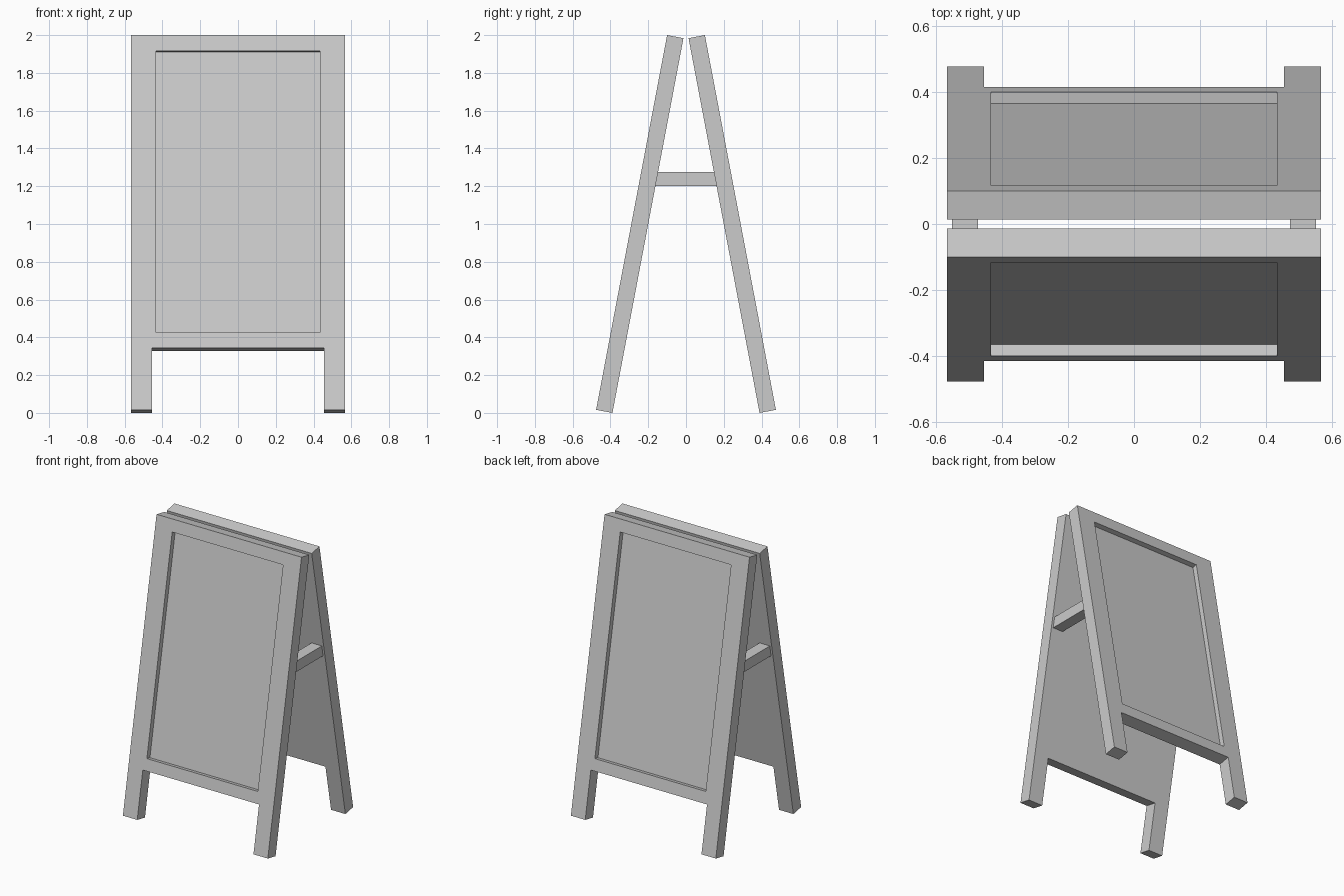
import bpy, bmesh, math
from mathutils import Matrix

if "Cube" in bpy.data.objects:
    bpy.data.objects.remove(bpy.data.objects["Cube"])

TILT = math.radians(10.73)
T = 0.088            # board thickness
TOP_Y = 0.10         # outer top edge of each board
L = 2.019            # board length along the slope


def prism(name, pts, place, offset):
    """Extrude a 2D outline; place(a, b) gives the 3D point."""
    bm = bmesh.new()
    face = bm.faces.new([bm.verts.new(place(a, b)) for a, b in pts])
    ext = bmesh.ops.extrude_face_region(bm, geom=[face])
    verts = [v for v in ext["geom"] if isinstance(v, bmesh.types.BMVert)]
    bmesh.ops.translate(bm, verts=verts, vec=offset)
    bmesh.ops.recalc_face_normals(bm, faces=bm.faces)
    me = bpy.data.meshes.new(name)
    bm.to_mesh(me)
    bm.free()
    ob = bpy.data.objects.new(name, me)
    bpy.context.collection.objects.link(ob)
    return ob


# Board with two legs: local x across, y inward, z up from the top edge
W, LEG, RAIL = 0.566, 0.454, 1.685
outline = [(-W, 0), (W, 0), (W, -L), (LEG, -L), (LEG, -RAIL),
           (-LEG, -RAIL), (-LEG, -L), (-W, -L)]
front = prism("front_board", outline, lambda a, b: (a, 0, b), (0, T, 0))

# Recessed display area
P = 0.433
rect = [(-P, -0.085), (P, -0.085), (P, -1.603), (-P, -1.603)]
cutter = prism("recess_cutter", rect, lambda a, b: (a, -0.1, b), (0, 0.135, 0))
cutter.hide_render = True
mod = front.modifiers.new("recess", "BOOLEAN")
mod.operation = "DIFFERENCE"
mod.solver = "EXACT"
mod.object = cutter
bpy.context.view_layer.update()
bpy.context.view_layer.objects.active = front
bpy.ops.object.modifier_apply(modifier=mod.name)
bpy.data.objects.remove(cutter)

# Lean the front board and turn a copy round for the back
back = bpy.data.objects.new("back_board", front.data)
bpy.context.collection.objects.link(back)
for ob, turn in ((front, 0), (back, math.pi)):
    ob.matrix_world = (Matrix.Rotation(turn, 4, "Z")
                       @ Matrix.Translation((0, -TOP_Y, 2))
                       @ Matrix.Rotation(-TILT, 4, "X"))

# Spacer bars between the boards, ends cut to the slope
def inner_y(z):
    return TOP_Y - T / math.cos(TILT) + (2 - z) * math.tan(TILT) + 0.002

Z0, Z1 = 1.2, 1.275
bar = [(-inner_y(Z0), Z0), (inner_y(Z0), Z0), (inner_y(Z1), Z1), (-inner_y(Z1), Z1)]
for side, x in (("left", -0.551), ("right", 0.471)):
    prism(side + "_spacer_bar", bar, lambda a, b, x=x: (x, a, b), (0.08, 0, 0))
